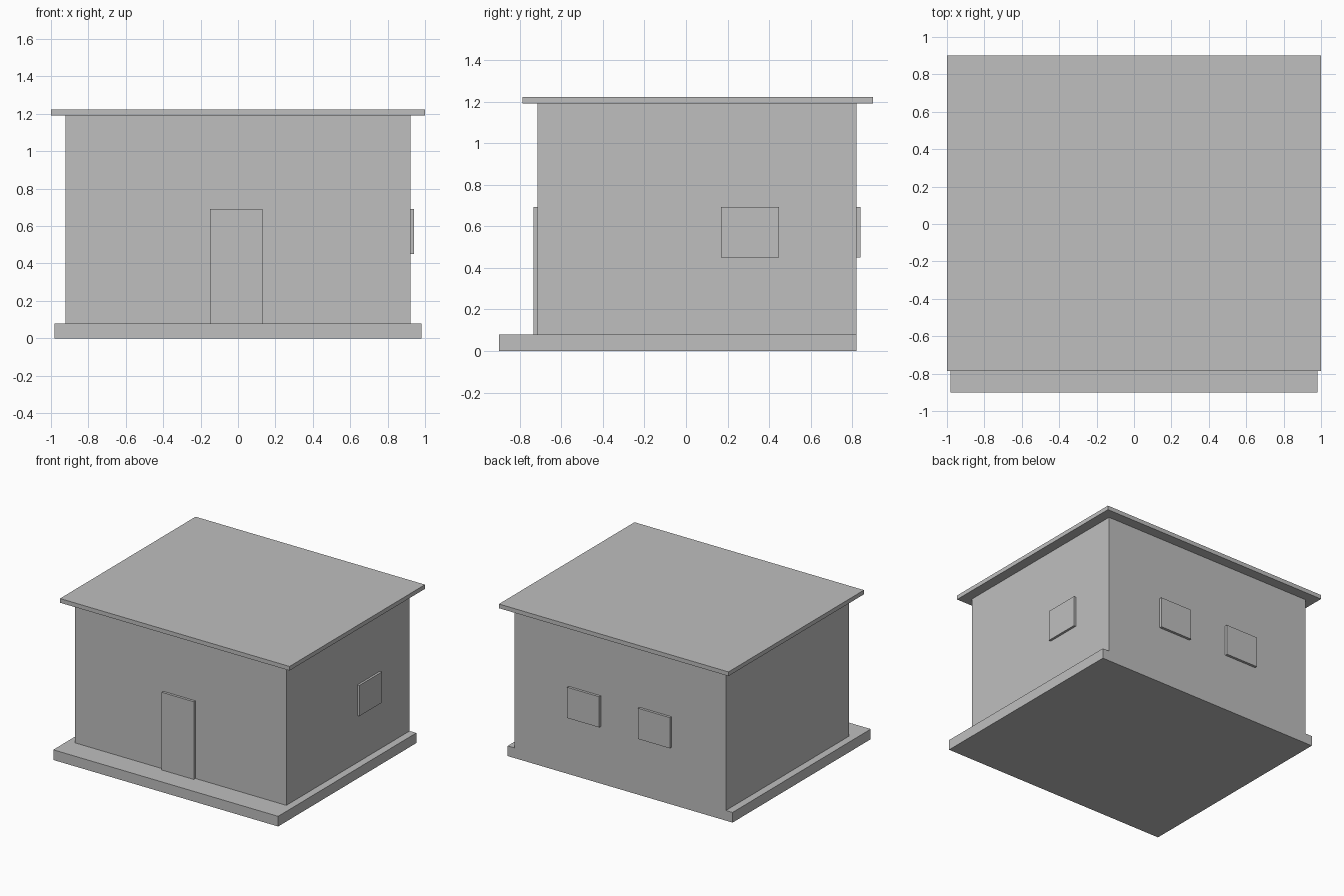
import bpy
import bmesh
from mathutils import Vector

if "Cube" in bpy.data.objects:
    bpy.data.objects.remove(bpy.data.objects["Cube"])

grey = bpy.data.materials.new("plain grey")
grey.diffuse_color = (0.52, 0.52, 0.52, 1.0)
grey.use_nodes = True
grey.node_tree.nodes["Principled BSDF"].inputs["Base Color"].default_value = grey.diffuse_color


def box(name, x, y, z):
    """Axis-aligned box from (min, max) ranges."""
    mesh = bpy.data.meshes.new(name)
    bm = bmesh.new()
    bmesh.ops.create_cube(bm, size=1.0)
    for v in bm.verts:
        v.co = Vector([r[0] + (c + 0.5) * (r[1] - r[0])
                       for c, r in zip(v.co, (x, y, z))])
    bm.to_mesh(mesh)
    bm.free()
    mesh.materials.append(grey)
    obj = bpy.data.objects.new(name, mesh)
    bpy.context.collection.objects.link(obj)
    return obj


# Foundation slab, flush with the back wall and wider at the front
box("foundation", (-0.98, 0.98), (-0.9, 0.82), (0.0, 0.08))

# House body
box("walls", (-0.922, 0.922), (-0.715, 0.82), (0.08, 1.19))

# Flat overhanging roof
box("roof", (-1.0, 1.0), (-0.787, 0.9), (1.19, 1.223))

# Door on the front wall
box("door", (-0.15, 0.13), (-0.735, -0.715), (0.08, 0.692))

# Raised window panels: one on the right wall, two on the back
window_z = (0.45, 0.692)
box("right_window", (0.922, 0.94), (0.168, 0.448), window_z)
for side, span in (("left", (-0.448, -0.168)), ("right", (0.168, 0.448))):
    box("back_window_" + side, span, (0.82, 0.84), window_z)
